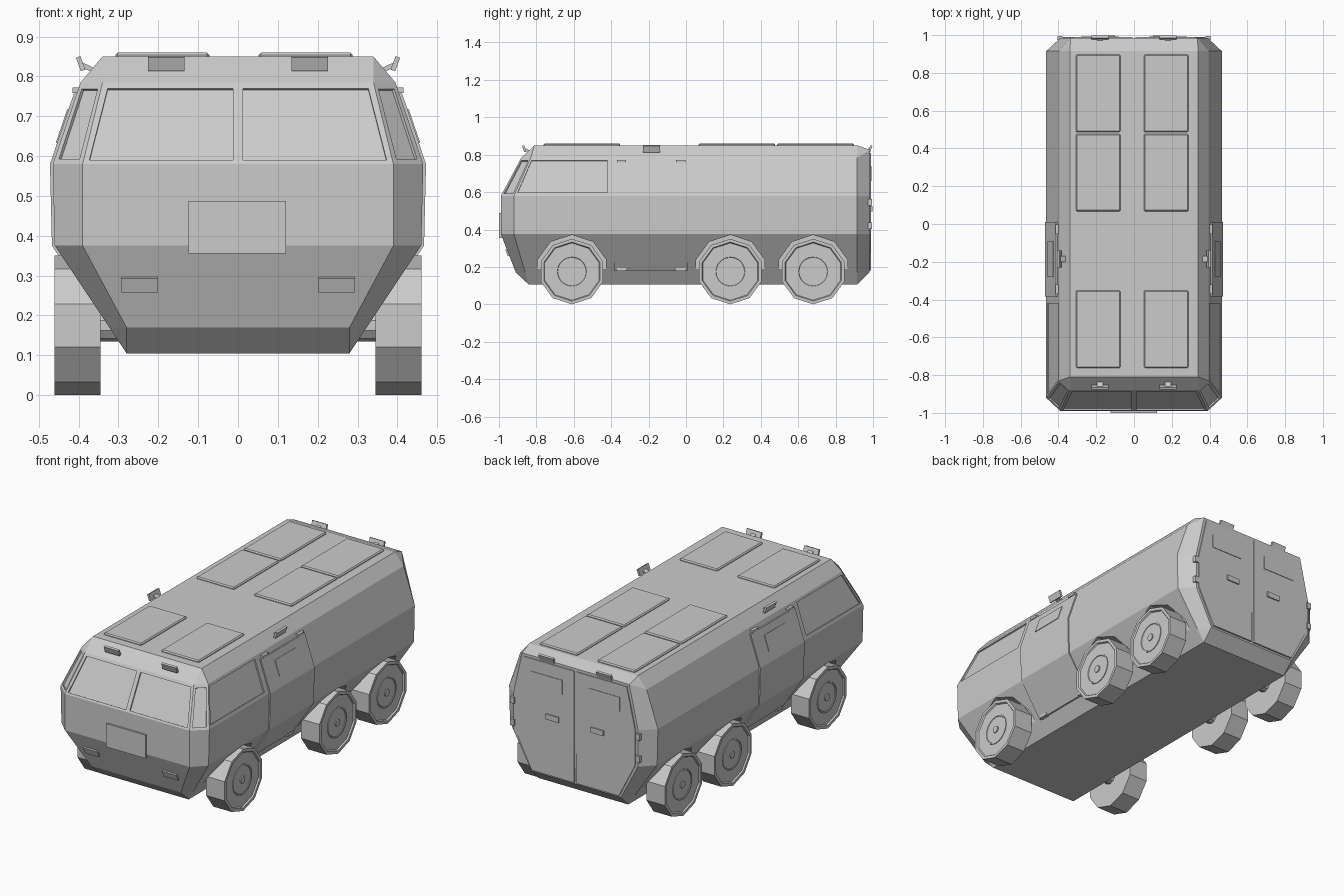
import bpy, bmesh, math
from mathutils import Vector, Matrix
from mathutils.geometry import normal

if "Cube" in bpy.data.objects:
    bpy.data.objects.remove(bpy.data.objects["Cube"])


def make(name, verts, faces):
    me = bpy.data.meshes.new(name)
    bm = bmesh.new()
    vs = [bm.verts.new(v) for v in verts]
    for f in faces:
        bm.faces.new([vs[i] for i in f])
    bmesh.ops.remove_doubles(bm, verts=bm.verts, dist=1e-5)
    bmesh.ops.recalc_face_normals(bm, faces=bm.faces)
    bm.to_mesh(me)
    bm.free()
    ob = bpy.data.objects.new(name, me)
    bpy.context.collection.objects.link(ob)
    return ob


def loft(name, rings, closed=False):
    n, k = len(rings[0]), len(rings)
    verts = [v for r in rings for v in r]
    faces = [(a * n + i, a * n + (i + 1) % n, (a + 1) % k * n + (i + 1) % n, (a + 1) % k * n + i)
             for a in range(k if closed else k - 1) for i in range(n)]
    if not closed:
        faces += [tuple(range(n)), tuple(range((k - 1) * n, k * n))]
    return make(name, verts, faces)


def panel(name, pts, d0, d1):
    """Plate with outline pts (counter-clockwise from outside), from depth d0 to d1."""
    pts = [Vector(p) for p in pts]
    n = normal(pts[:4])
    return loft(name, [[p + n * d for p in pts] for d in (d0, d1)])


def flip(pts):
    return [(-p[0], p[1], p[2]) for p in reversed(pts)]


def both(name, pts, d0, d1):
    return [panel("right_" + name, pts, d0, d1), panel("left_" + name, flip(pts), d0, d1)]


def box(name, c, size, rot=None, bevel=0):
    bm = bmesh.new()
    bmesh.ops.create_cube(bm, size=1, matrix=Matrix.Diagonal((*size, 1)))
    me = bpy.data.meshes.new(name)
    bm.to_mesh(me)
    bm.free()
    ob = bpy.data.objects.new(name, me)
    ob.location = c
    if rot:
        ob.rotation_euler = rot
    bpy.context.collection.objects.link(ob)
    if bevel:
        m = ob.modifiers.new("bevel", 'BEVEL')
        m.width, m.segments = bevel, 1
    return ob


def lathe(name, prof, y, z, side, seg=10):
    """Spin a profile of (x, radius) around the wheel axis."""
    return loft(name, [[(side * x, y + r * math.sin(2 * math.pi * i / seg),
                         z - r * math.cos(2 * math.pi * i / seg)) for i in range(seg)]
                       for x, r in prof])


# Hull: chamfered horizontal rings (z, front half, front y, side half, side front y, rear half, rear y, rear z)
levels = [(.105, .28, -.84, .28, -.84, .28, .915, .105),
          (.17, .28, -.91, .323, -.86, .28, .98, .17),
          (.375, .39, -.99, .46, -.92, .39, .985, .375),
          (.58, .39, -.99, .465, -.92, .39, .985, .58),
          (.785, .34, -.88, .395, -.83, .335, .985, .825),
          (.85, .34, -.81, .34, -.81, .34, .915, .85)]
rings = []
for z, fx, fy, sx, sy, rx, ry, rz in levels:
    half = [(fx, fy, z), (sx, sy, z), (sx, .915, z), (rx, ry, rz)]
    rings.append(half + flip(half))
hull = loft("hull", rings)

# Surface helpers: points lying on the sloped hull faces


def on_front(x, z):
    return (x, -.99 + .11 * (z - .58) / .205, z)


def on_side(y, z):
    return (.465 - .07 * (z - .58) / .205, y, z)


def on_quad(q, u, v):
    q = [Vector(p) for p in q]
    return q[0].lerp(q[1], u).lerp(q[3].lerp(q[2], u), v)


# Window outlines
corner = [rings[3][0], rings[3][1], rings[4][1], rings[4][0]]
windows = {
    "windshield": [on_front(*p) for p in ((.012, .59), (.373, .59), (.327, .77), (.012, .77))],
    "corner_window": [on_quad(corner, u, v) for u, v in ((.15, .06), (.85, .06), (.85, .92), (.15, .92))],
    "cab_side_window": [on_side(*p) for p in ((-.9, .597), (-.42, .597), (-.42, .77), (-.825, .77))],
}

# Cutters for window recesses and wheel wells
cutters = []
axles = (-.61, .237, .68)
for name, pts in windows.items():
    cutters += both(name + "_cutter", pts, -.012, .02)
for y in axles:
    for s in (1, -1):
        cutters.append(lathe("wheel_well_cutter", [(.335, .193), (.55, .193)], y, .178, s))
for c in cutters:
    m = hull.modifiers.new("cut", 'BOOLEAN')
    m.operation, m.solver, m.object = 'DIFFERENCE', 'EXACT', c
    c.hide_render = True
    c.hide_set(True)

# Window panes
for name, pts in windows.items():
    both(name, pts, -.016, -.008)

# Wheels with rim and hub
for y in axles:
    for s in (1, -1):
        lathe("wheel", [(.345, .175), (.46, .175), (.46, .158), (.452, .153)], y, .175, s)
        lathe("wheel_rim", [(.445, .085), (.456, .085), (.456, .078), (.453, .076)], y, .175, s, 20)
        lathe("wheel_hub", [(.445, .02), (.459, .02)], y, .175, s)
        lathe("axle_stub", [(.25, .04), (.36, .04)], y, .175, s)

# Side doors follow the hull section
section = [(.331, .18), (.46, .375), (.465, .58), (.405, .757)]
prof = [(x + .007, z) for x, z in section] + [(x - .012, z) for x, z in reversed(section)]
for s, side in ((1, "right"), (-1, "left")):
    loft(side + "_door", [[(s * x, y, z) for x, z in prof] for y in (-.385, .01)])
    for y in (-.345, -.028):
        box(side + "_door_hinge", (s * .336, y, .185), (.025, .05, .016))
        box(side + "_door_hinge", (s * .405, y, .765), (.022, .05, .014))
both("door_window", [on_side(*p) for p in ((-.28, .63), (-.09, .63), (-.09, .715), (-.28, .715))], 0, .01)

# Rear doors with slot windows, handles and hinges
both("rear_door", [(x, .985, z) for x, z in
                   ((.008, .18), (.008, .81), (.322, .81), (.375, .58), (.375, .38), (.272, .18))], -.01, .005)
both("rear_door_window", [(x, .985, z) for x, z in
                          ((.08, .66), (.08, .74), (.28, .74), (.28, .66))], 0, .008)
for s in (1, -1):
    box("rear_handle", (s * .14, .991, .51), (.08, .012, .03))
    for z in (.42, .545):
        box("rear_hinge", (s * .392, .984, z), (.025, .02, .035))

# Roof hatches
for x in (-.19, .17):
    for y in (-.557, .272, .692):
        box("roof_hatch", (x, y, .85), (.236, .41, .02), bevel=.006)

# Roof edge lamps on short arms: (position, heading)
lamps = [((s * .18, -.865, .832), 0) for s in (1, -1)]
lamps += [((s * .18, .985, .832), math.pi) for s in (1, -1)]
lamps += [((s * .395, -.185, .832), s * math.pi / 2) for s in (1, -1)]
for p, a in lamps:
    box("lamp", p, (.092, .012, .036), (math.radians(20), 0, a))
    back = Matrix.Rotation(a, 3, 'Z') @ Vector((0, .018, -.01))
    box("lamp_arm", Vector(p) + back, (.03, .04, .012), (math.radians(-25), 0, a))

# Nose plate and headlights
box("nose_plate", (-.002, -.99, .421), (.245, .02, .132))
both("headlight", [(x, -.91 - .08 * (z - .17) / .205, z) for x, z in
                   ((.202, .26), (.292, .26), (.292, .296), (.202, .296))], -.01, .008)
